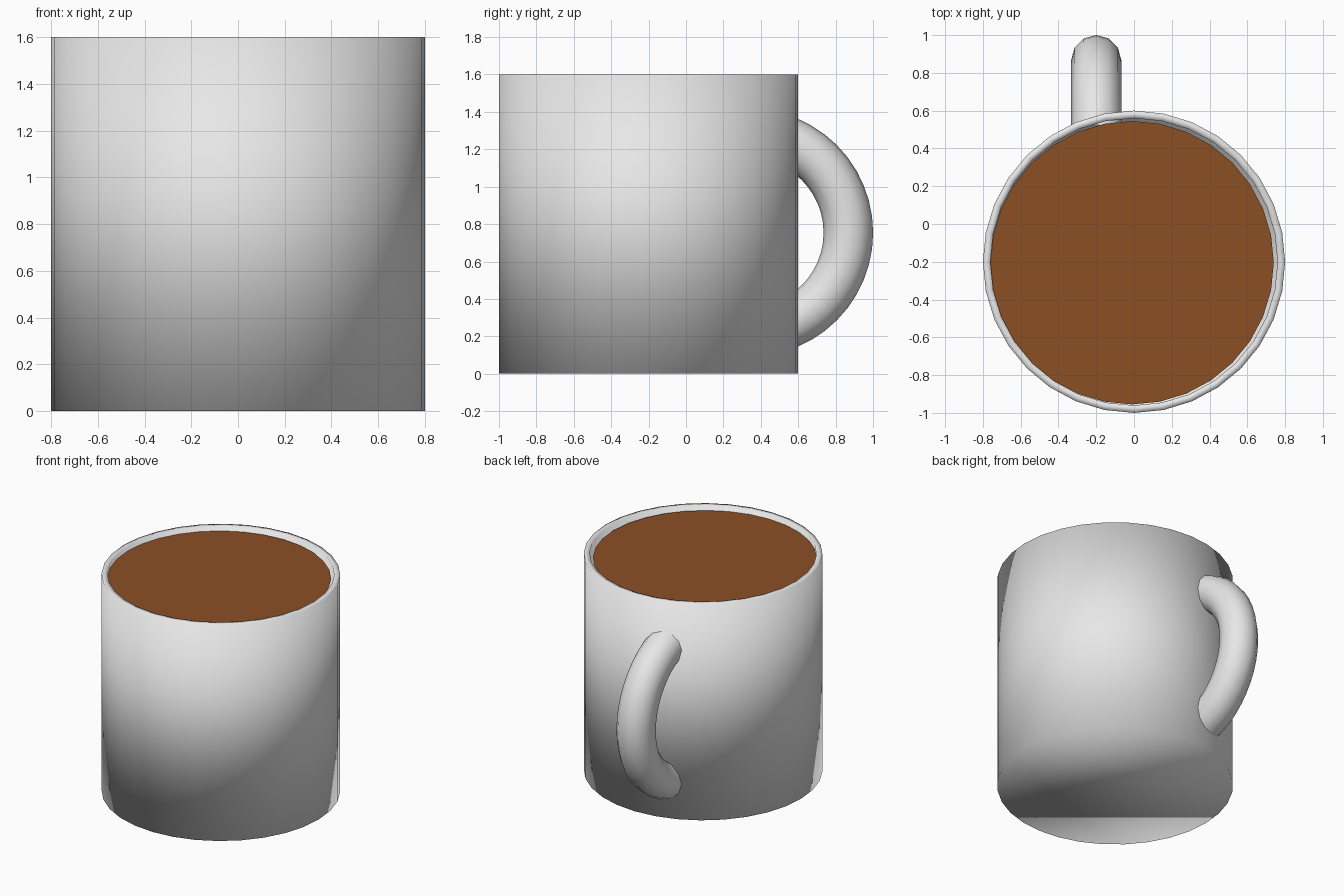
import bpy, bmesh, math
from mathutils import Matrix

if "Cube" in bpy.data.objects:
    bpy.data.objects.remove(bpy.data.objects["Cube"])


def material(name, rgb):
    m = bpy.data.materials.new(name)
    m.diffuse_color = (*rgb, 1)
    m.use_nodes = True
    m.node_tree.nodes["Principled BSDF"].inputs["Base Color"].default_value = m.diffuse_color
    return m


def finish(obj, name, mat):
    obj.name = name
    obj.data.name = name
    obj.data.materials.clear()
    obj.data.materials.append(mat)
    return obj


ceramic = material("light_grey_ceramic", (0.8, 0.8, 0.8))
brown = material("coffee_brown", (0.26, 0.08, 0.018))

CY = -0.2        # mug axis in y
HEIGHT = 1.6

# Mug body: open cylinder, fully smooth, wall thickened inwards
bpy.ops.mesh.primitive_cylinder_add(vertices=32, radius=0.8, depth=HEIGHT,
                                    location=(0, CY, HEIGHT / 2))
cup = finish(bpy.context.object, "mug_body", ceramic)
bm = bmesh.new()
bm.from_mesh(cup.data)
top = [f for f in bm.faces if f.normal.z > 0.9]
bmesh.ops.delete(bm, geom=top, context='FACES_ONLY')
bm.to_mesh(cup.data)
bm.free()
cup.data.shade_smooth()
wall = cup.modifiers.new("wall", 'SOLIDIFY')
wall.thickness = 0.04
wall.offset = -1

# Coffee surface just below the rim
bpy.ops.mesh.primitive_circle_add(vertices=32, radius=0.75, fill_type='NGON',
                                  location=(-0.01, CY - 0.005, 1.57))
finish(bpy.context.object, "coffee", brown)

# Handle: upright ring, trimmed where it enters the mug wall
bpy.ops.mesh.primitive_torus_add(major_segments=48, minor_segments=12,
                                 major_radius=0.53, minor_radius=0.1325)
handle = finish(bpy.context.object, "handle", ceramic)
bm = bmesh.new()
bm.from_mesh(handle.data)
bm.transform(Matrix.Translation((-0.2, 0.338, 0.754))
             @ Matrix.Rotation(math.pi / 2, 4, 'Y'))
bmesh.ops.bisect_plane(bm, geom=bm.verts[:] + bm.edges[:] + bm.faces[:],
                       plane_co=(0, 0.525, 0), plane_no=(0, 1, 0),
                       clear_inner=True)
bm.to_mesh(handle.data)
bm.free()
handle.data.shade_smooth()
